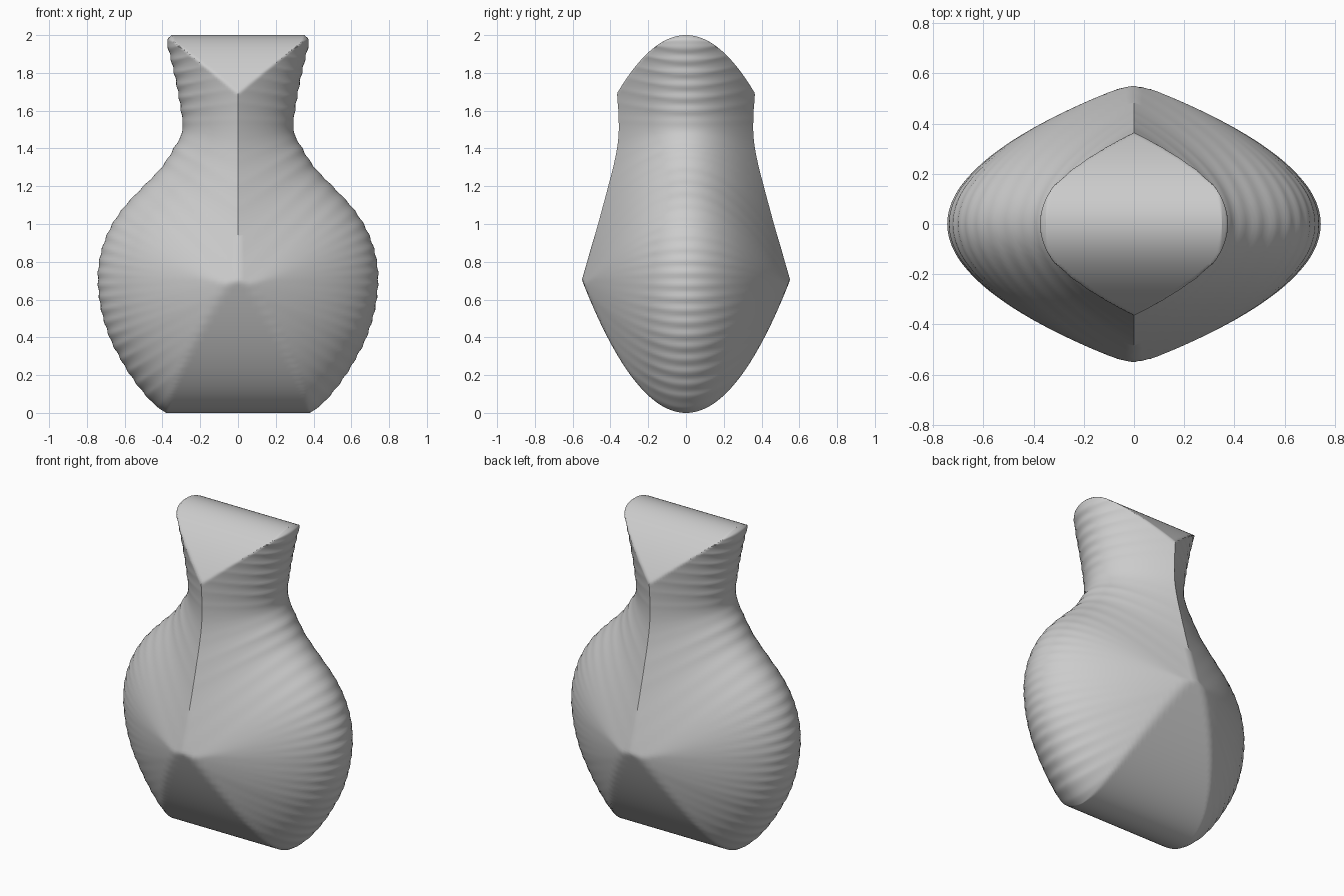
import bpy, bmesh, math
from mathutils import Vector
from mathutils.geometry import intersect_point_line

if "Cube" in bpy.data.objects:
    bpy.data.objects.remove(bpy.data.objects["Cube"])

# Half-width of the front outline at each height: (z, half width)
OUTLINE = [(0, .38), (.03, .425), (.1, .495), (.2, .57), (.3, .63), (.4, .68),
           (.55, .725), (.7, .742), (.8, .735), (.9, .71), (1.0, .665), (1.1, .595),
           (1.2, .50), (1.3, .405), (1.4, .34), (1.48, .298), (1.55, .295),
           (1.7, .318), (1.8, .338), (1.9, .362), (1.95, .374), (1.98, .372), (2.0, .35)]
SWELL = 0.657          # depth = SWELL * sqrt(distance to the outline)
ROWS, HALF_COLS = 220, 36


def slope(i):
    a, b = OUTLINE[max(i - 1, 0)], OUTLINE[min(i + 1, len(OUTLINE) - 1)]
    return (b[1] - a[1]) / (b[0] - a[0])


def half_width(z):
    """Smooth outline with fine ripples along the sides."""
    i = 0
    while i < len(OUTLINE) - 2 and z > OUTLINE[i + 1][0]:
        i += 1
    (z0, w0), (z1, w1) = OUTLINE[i], OUTLINE[i + 1]
    h = z1 - z0
    t = min(max((z - z0) / h, 0), 1)
    w = ((2*t**3 - 3*t**2 + 1) * w0 + (t**3 - 2*t**2 + t) * h * slope(i)
         + (3*t**2 - 2*t**3) * w1 + (t**3 - t**2) * h * slope(i + 1))
    fade = min(1, z / .1, (2 - z) / .1, abs(z - 1.5) / .1)
    return w + .0028 * fade * math.sin(2 * math.pi * z / .066)


heights = [1 - math.cos(math.pi * j / ROWS) for j in range(ROWS + 1)]
widths = [half_width(z) for z in heights]
rim = [Vector((0, 0))] + [Vector(p) for p in zip(widths, heights)] + [Vector((0, 2))]


def rim_distance(x, z):
    best = 9.0
    for a, b in zip(rim, rim[1:]):
        dx, dz = b.x - a.x, b.y - a.y
        length = dx * dx + dz * dz
        t = ((x - a.x) * dx + (z - a.y) * dz) / length if length else 0
        t = 0 if t < 0 else 1 if t > 1 else t
        d = (x - a.x - t * dx) ** 2 + (z - a.y - t * dz) ** 2
        if d < best:
            best = d
    return math.sqrt(best)


# Swollen vase body: front and back shells that meet at the rim
bm = bmesh.new()
depth = []
for j, z in enumerate(heights):
    row = []
    for i in range(HALF_COLS + 1):
        on_rim = j in (0, ROWS) or i == HALF_COLS
        x = widths[j] * math.sin(math.pi / 2 * i / HALF_COLS)
        row.append(0 if on_rim else SWELL * math.sqrt(rim_distance(x, z)))
    depth.append(row)

for side in (-1, 1):
    grid = []
    for j, z in enumerate(heights):
        grid.append([bm.verts.new((widths[j] * math.sin(math.pi / 2 * i / HALF_COLS),
                                   side * depth[j][abs(i)], z))
                     for i in range(-HALF_COLS, HALF_COLS + 1)])
    for lower, upper in zip(grid, grid[1:]):
        for i in range(2 * HALF_COLS):
            bm.faces.new((lower[i], lower[i + 1], upper[i + 1], upper[i]))
bmesh.ops.remove_doubles(bm, verts=bm.verts, dist=1e-5)
bmesh.ops.recalc_face_normals(bm, faces=bm.faces)

mesh = bpy.data.meshes.new("vase_body")
bm.to_mesh(mesh)
bm.free()
body = bpy.data.objects.new("vase_body", mesh)
bpy.context.collection.objects.link(body)

# Plain grey finish
grey = bpy.data.materials.new("plain_grey")
grey.diffuse_color = (.6, .6, .6, 1)
grey.use_nodes = True
grey.node_tree.nodes["Principled BSDF"].inputs["Base Color"].default_value = grey.diffuse_color
mesh.materials.append(grey)

bpy.context.view_layer.objects.active = body
body.select_set(True)
bpy.ops.object.shade_smooth_by_angle(angle=math.radians(35))
